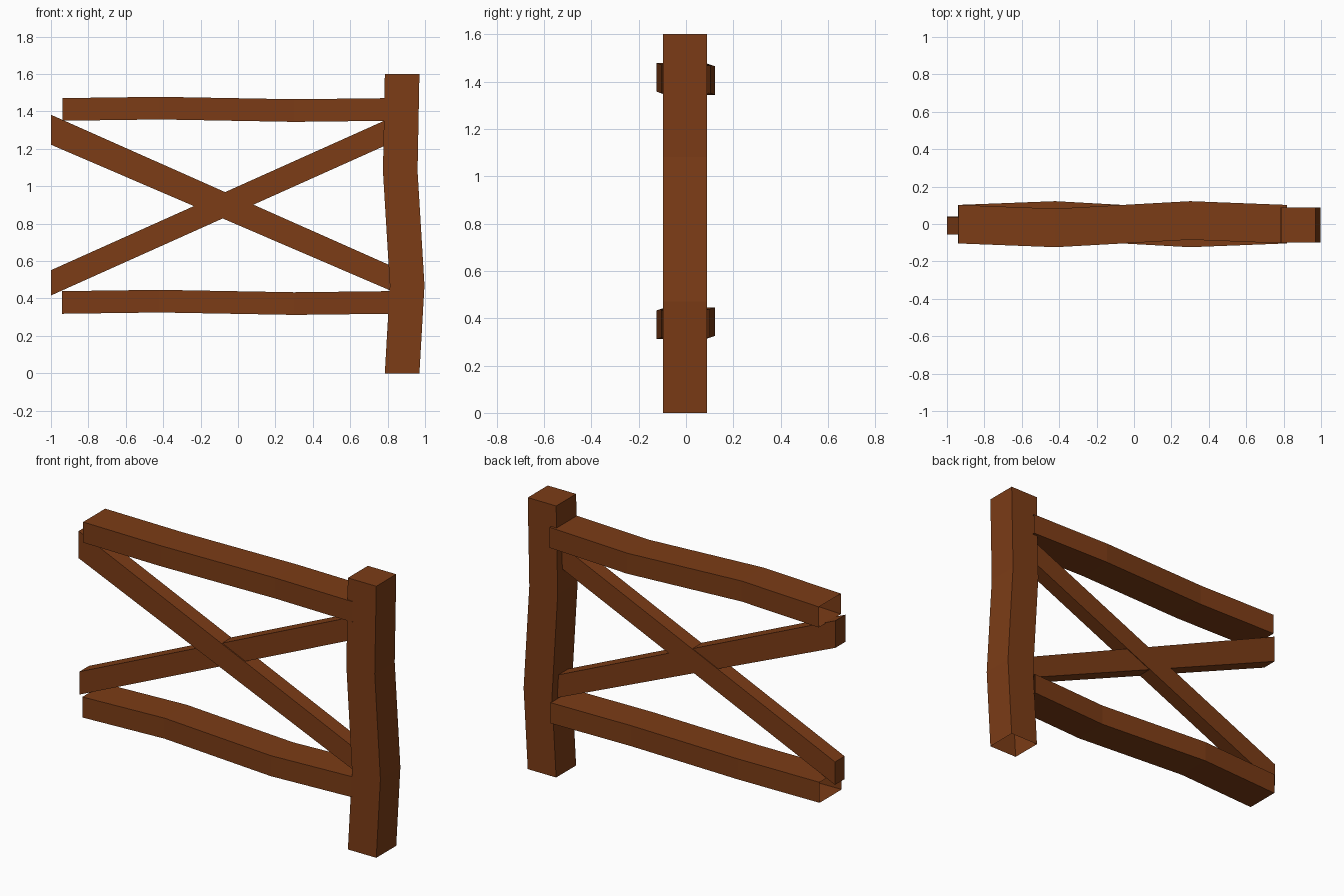
import bpy

if "Cube" in bpy.data.objects:
    bpy.data.objects.remove(bpy.data.objects["Cube"])

wood = bpy.data.materials.new("wood")
wood.diffuse_color = (0.20, 0.045, 0.008, 1)
wood.use_nodes = True
wood.node_tree.nodes["Principled BSDF"].inputs["Base Color"].default_value = wood.diffuse_color


def beam(name, rings, cap_start=False, cap_end=False):
    """Skin a four-sided beam through a list of rings (four corners each)."""
    verts = [v for ring in rings for v in ring]
    faces = []
    for i in range(len(rings) - 1):
        a, b = 4 * i, 4 * i + 4
        for k in range(4):
            n = (k + 1) % 4
            faces.append((a + k, a + n, b + n, b + k))
    if cap_start:
        faces.append((3, 2, 1, 0))
    if cap_end:
        e = len(verts) - 4
        faces.append((e, e + 1, e + 2, e + 3))
    mesh = bpy.data.meshes.new(name)
    mesh.from_pydata(verts, [], faces)
    mesh.materials.append(wood)
    obj = bpy.data.objects.new(name, mesh)
    bpy.context.collection.objects.link(obj)
    return obj


def ring_x(x, y0, y1, z0, z1):
    return [(x, y0, z0), (x, y1, z0), (x, y1, z1), (x, y0, z1)]


def ring_z(z, x0, x1, y0, y1):
    return [(x0, y0, z), (x1, y0, z), (x1, y1, z), (x0, y1, z)]


# Crooked post, open underneath
beam("post", [ring_z(z, x, x + 0.185, -0.098, 0.088)
              for z, x in ((0, 0.785), (0.47, 0.812), (1.08, 0.775), (1.6, 0.785))],
     cap_end=True)

# Wavy rails with open ends, bending in opposite directions
for name, z, bend, x0, x1 in (("top_rail", 1.35, 1, -0.937, 0.817),
                              ("bottom_rail", 0.318, -1, -0.942, 0.812)):
    rings = []
    for x, dy, dz in ((x0, 0, 0), (-0.42, -0.02, 0.007),
                      (0.30, 0.02, -0.006), (x1, 0, 0)):
        y = dy * bend
        rings.append(ring_x(x, y - 0.104, y + 0.102, z + dz, z + dz + 0.121))
    beam(name, rings)

# Crossed braces, ends cut upright and tucked into the post
beam("falling_brace", [ring_x(-1, -0.055, 0.037, 1.222, 1.382),
                       ring_x(0.86, -0.055, 0.037, 0.423, 0.556)], True, True)
beam("rising_brace", [ring_x(-1, -0.048, 0.041, 0.416, 0.551),
                      ring_x(0.86, -0.048, 0.041, 1.250, 1.385)], True, True)
